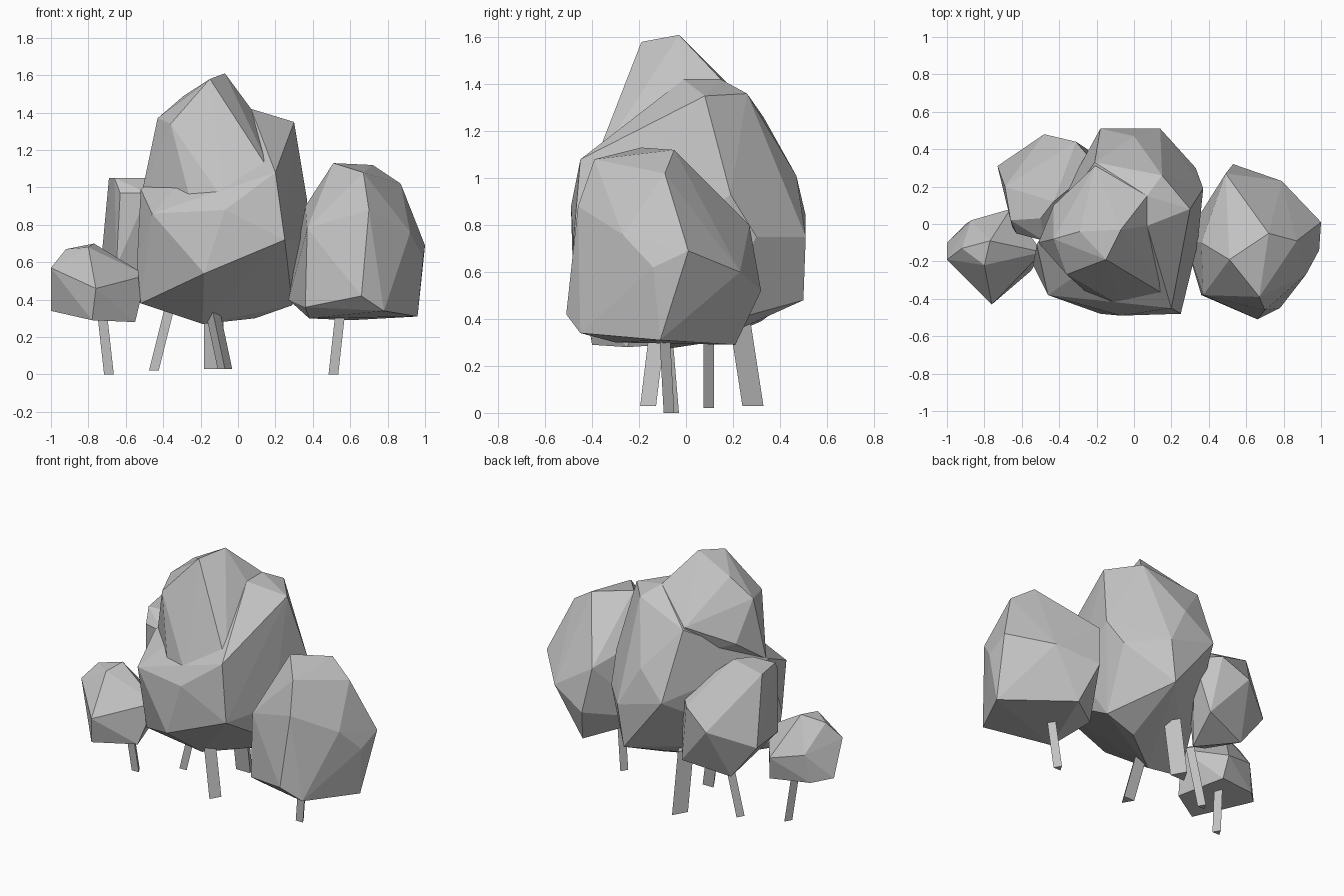
import bpy
import bmesh
from mathutils import Vector

default_cube = bpy.data.objects.get("Cube")
if default_cube:
    bpy.data.objects.remove(default_cube, do_unlink=True)

# One plain grey for the whole grove
GREY = (0.55, 0.55, 0.55, 1.0)
grey = bpy.data.materials.new("plain grey")
grey.use_nodes = True
grey.diffuse_color = GREY
grey.node_tree.nodes["Principled BSDF"].inputs["Base Color"].default_value = GREY


def finish(name, bm):
    """Turn a bmesh into a flat-shaded grey object."""
    bmesh.ops.recalc_face_normals(bm, faces=bm.faces[:])
    mesh = bpy.data.meshes.new(name)
    bm.to_mesh(mesh)
    bm.free()
    mesh.materials.append(grey)
    obj = bpy.data.objects.new(name, mesh)
    bpy.context.collection.objects.link(obj)
    return obj


def crown(name, *levels):
    """Faceted foliage: a hull stretched over corner points, in hundredths."""
    bm = bmesh.new()
    for level in levels:
        for corner in level:
            bm.verts.new(Vector(corner) / 100)
    hull = bmesh.ops.convex_hull(bm, input=bm.verts[:])
    spare = [v for v in hull["geom_interior"] if isinstance(v, bmesh.types.BMVert)]
    bmesh.ops.delete(bm, geom=spare, context="VERTS")
    return finish(name, bm)


def trunk(name, foot, head, radius):
    """Leaning three-sided post; a negative radius turns its ridge forward."""
    bm = bmesh.new()
    bmesh.ops.create_cone(bm, cap_ends=True, segments=3, radius1=1, radius2=1, depth=1)
    foot, head = Vector(foot) / 100, Vector(head) / 100
    for v in bm.verts:
        centre = head if v.co.z > 0 else foot
        v.co = centre + Vector((v.co.x, v.co.y, 0)) * radius
    return finish(name, bm)


# Central tree: broad body with a rear shoulder and a front ledge
crown("main_crown",
      [(-19, -10, 27), (9, 10, 30), (29, 10, 37), (-52, -20, 38), (10, 50, 48)],
      [(-18, -48, 54), (-54, -22, 60), (25, -48, 72), (34, -11, 72),
       (-18, 51, 84), (14, 51, 75), (33, 30, 75)],
      [(-46, -38, 86), (-7, -49, 88), (37, 19, 93), (-52, -11, 99), (0, 47, 101)],
      [(20, -45, 108), (21, -14, 118), (-21, 33, 126), (15, 26, 136), (30, 8, 135),
       (7, 15, 142), (7, -1, 142)])

# Central tree: tall peak leaning forward
crown("main_peak",
      [(-51, -10, 99), (-26, -36, 95), (-7, -44, 92), (20, -40, 104), (0, 35, 100)],
      [(-43, 10, 114), (0, -33, 120), (-36, -27, 134), (-43, -8, 137), (-21, 31, 127)],
      [(-29, -4, 149), (7, 15, 142), (7, -1, 142), (-15, -19, 158), (-7, -3, 161)])

# Rear tree tucked against the central one
crown("rear_crown",
      [(-55, 32, 39), (-30, 18, 33), (-25, 40, 45), (-50, 5, 45)],
      [(-65, -2, 58), (-73, 31, 62), (-48, 48, 72)],
      [(-31, 44, 83), (-20, 31, 84), (-63, -5, 97), (-48, -9, 97), (-69, 20, 105),
       (-66, 2, 105), (-50, 3, 105), (-43, 12, 105)])

# Tall tree on the +x side
crown("side_crown",
      [(60, 21, 29), (96, -11, 31), (38, -30, 30), (78, -45, 34), (27, -8, 40),
       (36, -38, 36), (66, -51, 42)],
      [(53, 32, 52), (99, -14, 62), (79, 23, 60), (100, 1, 69), (92, -27, 76)],
      [(49, 27, 80), (37, -38, 78), (36, -10, 90), (70, -46, 88), (87, -9, 102)],
      [(67, -39, 108), (72, -5, 112), (51, -19, 113)])

# Small tree on the -x side
crown("small_crown",
      [(-55, -25, 28), (-78, -40, 29), (-64, 5, 30), (-90, 0, 32), (-100, -10, 34)],
      [(-66, 8, 45), (-76, -43, 46), (-87, 2, 50), (-49, -15, 53), (-100, -19, 57)],
      [(-92, -13, 67), (-80, -22, 68), (-77, -9, 70)])

# Trunks, from foot to the underside of each crown
for label, foot, head, radius in (
        ("small", (-69, -6, 0), (-73, -9, 36), 0.03),
        ("rear", (-45, 9, 2), (-36, 9, 38), 0.03),
        ("main_back", (-13, 27, 3), (-13, 21, 42), 0.06),
        ("main_front", (-7, -15, 3), (-14, -11, 36), -0.045),
        ("side", (51, -8, 0), (55, -10, 36), 0.03)):
    trunk(label + "_trunk", foot, head, radius)
